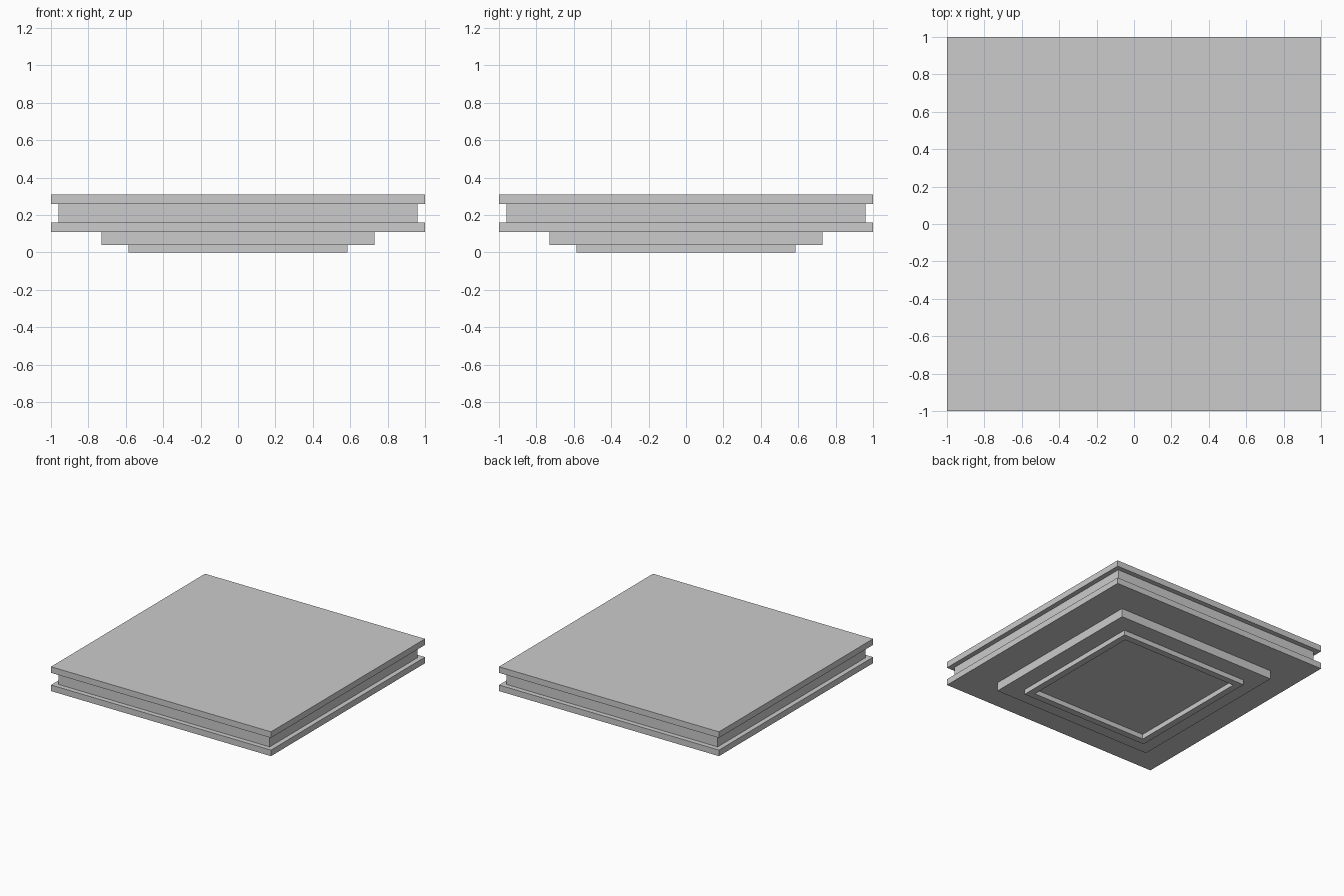
import bpy
import bmesh

if "Cube" in bpy.data.objects:
    bpy.data.objects.remove(bpy.data.objects["Cube"])


def slab(name, half, z0, z1):
    """Square slab with the given half width between two heights."""
    bm = bmesh.new()
    bmesh.ops.create_cube(bm, size=1)
    bmesh.ops.scale(bm, vec=(2 * half, 2 * half, z1 - z0), verts=bm.verts)
    bmesh.ops.translate(bm, vec=(0, 0, (z0 + z1) / 2), verts=bm.verts)
    return finish(name, bm)


def square_ring(name, outer, inner, z0, z1):
    """Square frame: outer and inner walls joined by flat rims."""
    bm = bmesh.new()
    corners = [(-1, -1), (1, -1), (1, 1), (-1, 1)]
    profile = [(outer, z0), (outer, z1), (inner, z1), (inner, z0)]
    loops = [[bm.verts.new((x * h, y * h, z)) for x, y in corners]
             for h, z in profile]
    for a, b in zip(loops, loops[1:] + loops[:1]):
        for i in range(4):
            j = (i + 1) % 4
            bm.faces.new((a[i], a[j], b[j], b[i]))
    bmesh.ops.recalc_face_normals(bm, faces=bm.faces)
    return finish(name, bm)


def finish(name, bm):
    mesh = bpy.data.meshes.new(name)
    bm.to_mesh(mesh)
    bm.free()
    obj = bpy.data.objects.new(name, mesh)
    bpy.context.collection.objects.link(obj)
    return obj


# Hollow foot rim under the base
square_ring("foot_rim", 0.585, 0.53, 0.0, 0.04)

# Stacked square slabs, from the base to the top
for name, half, z0, z1 in [
    ("base_plinth", 0.73, 0.04, 0.11),
    ("lower_plate", 1.0, 0.11, 0.16),
    ("recessed_core", 0.96, 0.16, 0.26),
    ("top_plate", 1.0, 0.26, 0.31),
]:
    slab(name, half, z0, z1)
